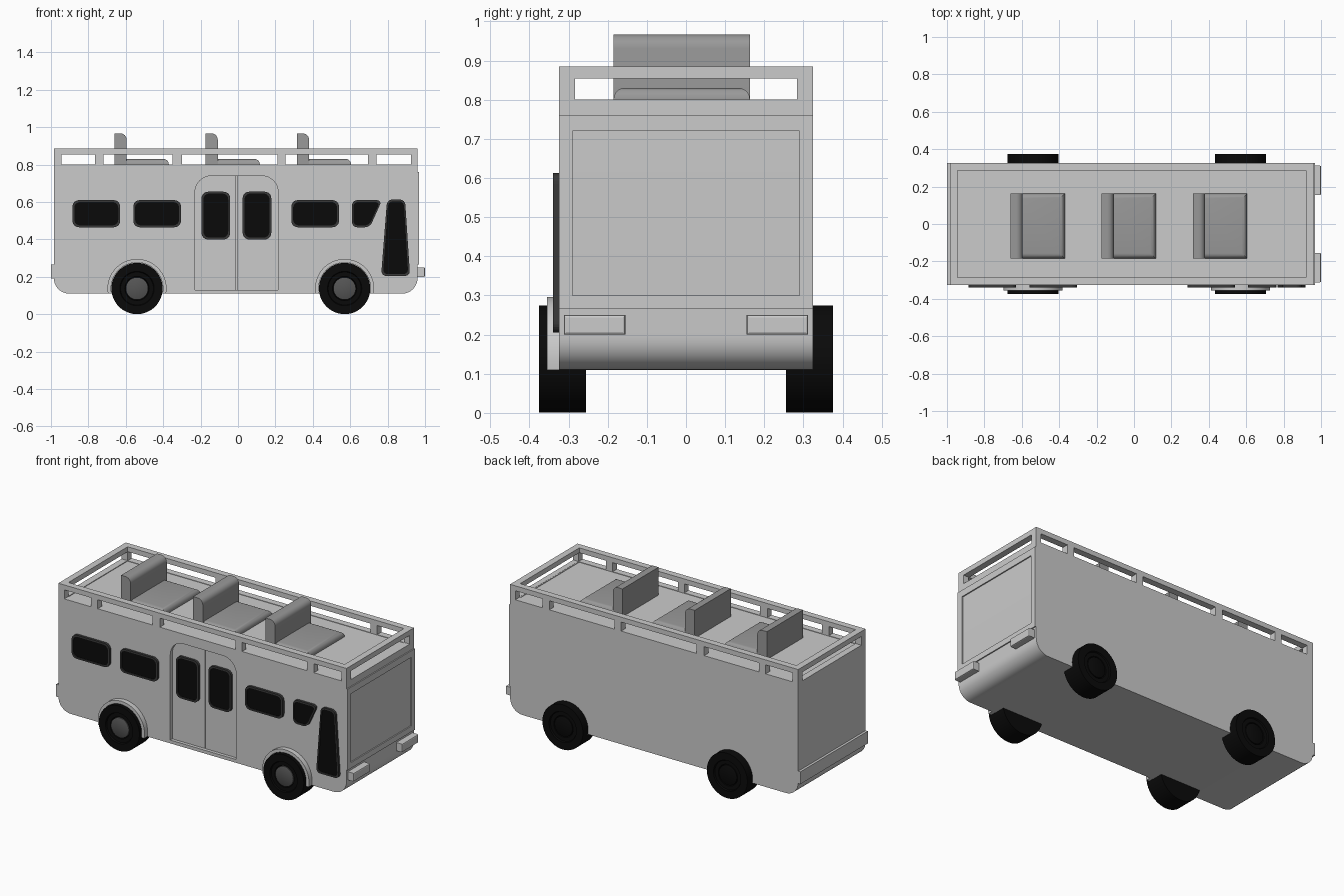
import bpy, bmesh
from math import cos, sin, pi, asin
from mathutils import Vector

if "Cube" in bpy.data.objects:
    bpy.data.objects.remove(bpy.data.objects["Cube"])


def material(name, v):
    m = bpy.data.materials.new(name)
    m.diffuse_color = (v, v, v, 1)
    m.use_nodes = True
    m.node_tree.nodes["Principled BSDF"].inputs["Base Color"].default_value = m.diffuse_color
    return m


BLACK = material("black", 0.003)
TRIM = material("dark_trim", 0.04)
HUB = material("hub_grey", 0.09)
SEAT = material("seat_grey", 0.32)


def make(name, bm, mat=None, smooth=False):
    bmesh.ops.recalc_face_normals(bm, faces=bm.faces)
    me = bpy.data.meshes.new(name)
    bm.to_mesh(me)
    bm.free()
    ob = bpy.data.objects.new(name, me)
    bpy.context.collection.objects.link(ob)
    if mat:
        me.materials.append(mat)
    if smooth:
        bpy.ops.object.select_all(action='DESELECT')
        ob.select_set(True)
        bpy.context.view_layer.objects.active = ob
        bpy.ops.object.shade_smooth_by_angle(angle=0.6)
    return ob


def fillet(pts, radii, n=6):
    """Round each corner of a polygon by its radius."""
    out = []
    for i, p in enumerate(pts):
        r = radii[i] if isinstance(radii, (list, tuple)) else radii
        p = Vector(p)
        if r == 0:
            out.append(p)
            continue
        a = p + (Vector(pts[i - 1]) - p).normalized() * r
        b = p + (Vector(pts[(i + 1) % len(pts)]) - p).normalized() * r
        for k in range(n + 1):
            t = k / n
            w = 0.75 * 2 * t * (1 - t)
            d = (1 - t) ** 2 + t * t + w
            out.append((a * (1 - t) ** 2 + p * w + b * t * t) / d)
    return out


def rect(x0, x1, z0, z1):
    return [(x0, z0), (x1, z0), (x1, z1), (x0, z1)]


def prism(name, pts, y0, y1, mat=None, smooth=False):
    """Extrude an x-z outline along y."""
    bm = bmesh.new()
    rings = [[bm.verts.new((p[0], y, p[1])) for p in pts] for y in (y0, y1)]
    bm.faces.new(rings[0])
    bm.faces.new(rings[1])
    for i in range(len(pts)):
        j = (i + 1) % len(pts)
        bm.faces.new((rings[0][i], rings[0][j], rings[1][j], rings[1][i]))
    return make(name, bm, mat, smooth)


def box(name, x0, x1, y0, y1, z0, z1, mat=None):
    return prism(name, rect(x0, x1, z0, z1), y0, y1, mat)


def bevel(ob, width, seg, test):
    """Bevel the edges whose midpoint passes the test."""
    bm = bmesh.new()
    bm.from_mesh(ob.data)
    es = [e for e in bm.edges if test((e.verts[0].co + e.verts[1].co) / 2)]
    bmesh.ops.bevel(bm, geom=es, offset=width, segments=seg, profile=0.5, affect='EDGES')
    bm.to_mesh(ob.data)
    bm.free()


def cut(ob, cutter):
    m = ob.modifiers.new("cut", 'BOOLEAN')
    m.operation, m.solver, m.object = 'DIFFERENCE', 'EXACT', cutter
    cutter.hide_render = True
    cutter.hide_set(True)


# Body shell with open roof deck
body = prism("body", fillet(rect(-0.985, 0.96, 0.11, 0.885), [0.085, 0.085, 0, 0], 8),
             -0.325, 0.325, smooth=True)
cut(body, box("deck_cutter", -0.945, 0.92, -0.285, 0.285, 0.797, 1.0))

# Railing openings along both sides and both ends
for x0, x1 in [(-0.945, -0.765), (-0.72, -0.35), (-0.30, 0.21), (0.255, 0.695), (0.74, 0.925)]:
    cut(body, box("side_opening_cutter", x0, x1, -0.4, 0.4, 0.8, 0.855))
cut(body, box("end_opening_cutter", -1.1, 1.1, -0.284, 0.284, 0.801, 0.854))

# Recessed double door
door = fillet(rect(-0.23, 0.215, 0.13, 0.74), [0, 0, 0.09, 0.09], 8)
cut(body, prism("door_cutter", door, -0.4, -0.295))
mid = -0.0075
for name, x0, x1, rad in [("left_door", -0.23, mid - 0.002, [0, 0, 0, 0.09]),
                          ("right_door", mid + 0.002, 0.215, [0, 0, 0.09, 0])]:
    prism(name, fillet(rect(x0, x1, 0.13, 0.74), rad, 8), -0.305, -0.28)

# Windscreen end: raised frame around a shallow recessed panel
front = box("front_panel", 0.955, 0.967, -0.325, 0.325, 0.265, 0.76)
cut(front, box("windscreen_cutter", 0.94, 1.1, -0.29, 0.29, 0.30, 0.72))


# Windows: dark frame with black glass set slightly inside
def window(name, pts, r, y):
    outer = fillet(pts, r)
    c = sum(outer, Vector((0, 0))) / len(outer)
    hx = max(abs(p.x - c.x) for p in outer)
    hz = max(abs(p.y - c.y) for p in outer)
    t = 0.010
    inner = [Vector((c.x + (p.x - c.x) * (1 - t / hx), c.y + (p.y - c.y) * (1 - t / hz)))
             for p in outer]
    bm = bmesh.new()
    loops = [[bm.verts.new((p.x, yy, p.y)) for p in ps]
             for ps, yy in ((outer, y + 0.017), (outer, y), (inner, y), (inner, y + 0.017))]
    n = len(outer)
    for k in range(4):
        a, b = loops[k], loops[(k + 1) % 4]
        for i in range(n):
            bm.faces.new((a[i], a[(i + 1) % n], b[(i + 1) % n], b[i]))
    make(name + "_frame", bm, TRIM)
    prism(name + "_glass", inner, y + 0.005, y + 0.017, BLACK)


for i, x in enumerate((-0.885, -0.56, 0.285)):
    window(f"side_window_{i + 1}", rect(x, x + 0.255, 0.465, 0.61), 0.035, -0.34)
for i, x in enumerate((-0.195, 0.025)):
    window(f"door_window_{i + 1}", rect(x, x + 0.153, 0.40, 0.655), 0.035, -0.32)
window("angled_window", [(0.61, 0.465), (0.705, 0.465), (0.77, 0.61), (0.61, 0.61)], 0.028, -0.34)
window("driver_window", [(0.765, 0.205), (0.92, 0.205), (0.893, 0.613), (0.797, 0.613)], 0.028, -0.34)

# Bumper and headlights
box("rear_bumper", -1.0, -0.98, -0.325, 0.325, 0.19, 0.265)
for s, name in ((-1, "left_headlight"), (1, "right_headlight")):
    ys = sorted((s * 0.155, s * 0.312))
    lamp = box(name, 0.95, 1.0, ys[0], ys[1], 0.20, 0.25)
    bevel(lamp, 0.006, 2, lambda m: m.x > 0.99)


# Wheels: lathed tyre with a shallow dish, plus hub disc
def lathe(name, profile, cx, cz, mat, n=48):
    bm = bmesh.new()
    rings = [[bm.verts.new((cx + r * cos(2 * pi * k / n), y, cz + r * sin(2 * pi * k / n)))
              for k in range(n)] for r, y in profile]
    for a, b in zip(rings, rings[1:]):
        for k in range(n):
            bm.faces.new((a[k], a[(k + 1) % n], b[(k + 1) % n], b[k]))
    bm.faces.new(rings[0])
    bm.faces.new(rings[-1])
    return make(name, bm, mat, True)


for end, cx in (("rear", -0.54), ("front", 0.57)):
    for side, s in (("near", -1), ("far", 1)):
        lathe(f"{end}_{side}_tyre",
              [(0.085, s * 0.255), (0.137, s * 0.255), (0.137, s * 0.375), (0.092, s * 0.375),
               (0.088, s * 0.367), (0.065, s * 0.367), (0.062, s * 0.355)],
              cx, 0.1375, BLACK)
        lathe(f"{end}_{side}_hub", [(0.06, s * 0.35), (0.06, s * 0.367), (0.055, s * 0.37)],
              cx, 0.1375, HUB if s < 0 else BLACK)
    # Wheel arch on the door side, ending at the sill
    arc = []
    for r, flip in ((0.158, 1), (0.139, -1)):
        a0 = asin(-0.0275 / r)
        for k in range(25):
            a = a0 + (pi - 2 * a0) * (k if flip > 0 else 24 - k) / 24
            arc.append((cx + r * cos(a), 0.1375 + r * sin(a)))
    prism(f"{end}_wheel_arch", arc, -0.355, -0.32, smooth=True)

# Roof deck seats: rounded cushion and backrest
for i, x in enumerate((-0.66, -0.173, 0.315)):
    prism(f"seat_back_{i + 1}",
          fillet([(x, 0.795), (x + 0.065, 0.795), (x + 0.065, 0.967), (x, 0.967)], [0, 0, 0.035, 0]),
          -0.185, 0.163, SEAT, True)
    seat = box(f"seat_cushion_{i + 1}", x + 0.06, x + 0.29, -0.185, 0.163, 0.795, 0.83, SEAT)
    bevel(seat, 0.028, 5, lambda m: m.z > 0.829 and m.x > x + 0.07)
    seat.select_set(True)
    bpy.context.view_layer.objects.active = seat
    bpy.ops.object.shade_smooth_by_angle(angle=0.6)
